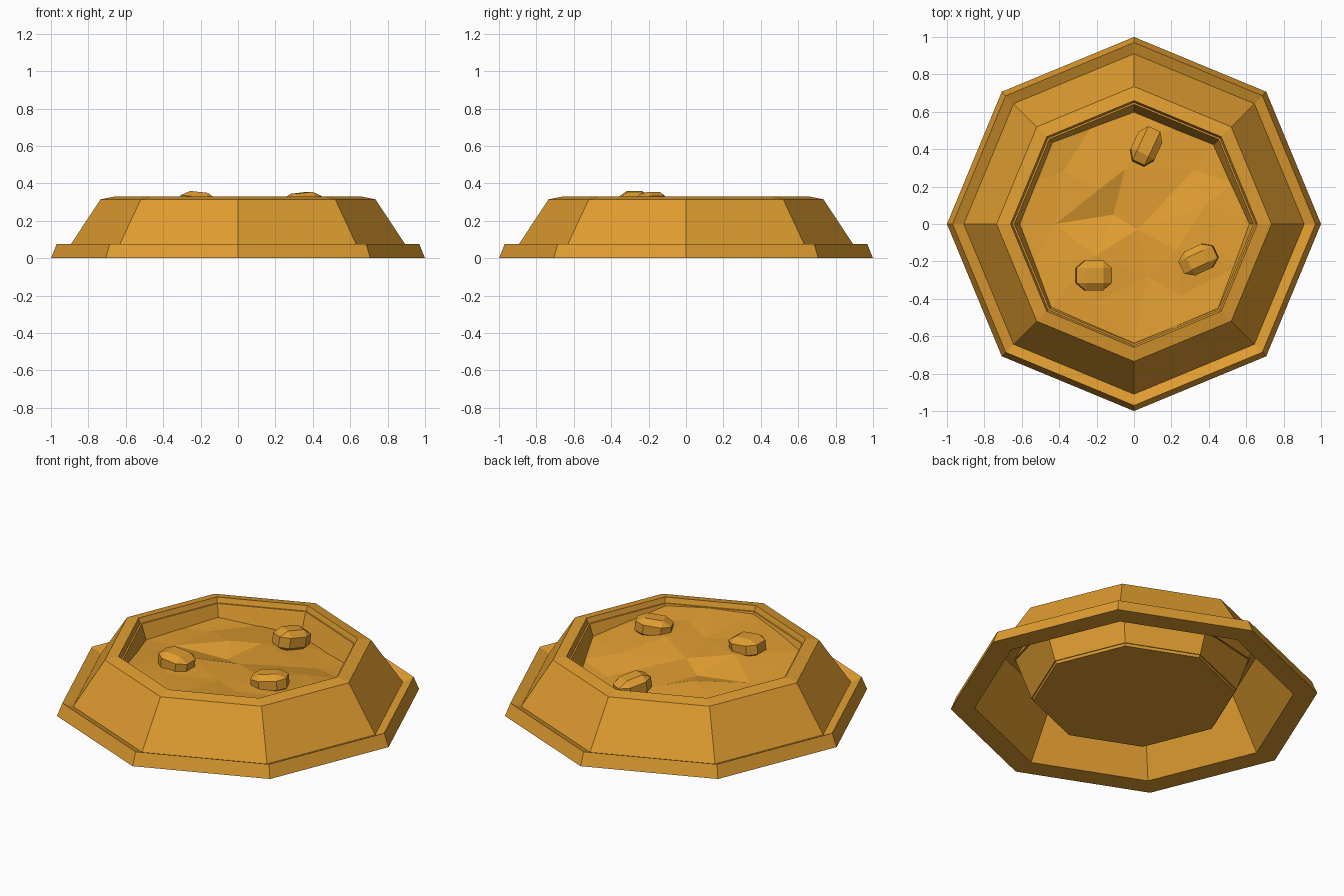
import bpy, bmesh, math
from mathutils import Vector, Matrix
from mathutils.geometry import delaunay_2d_cdt

cube = bpy.data.objects.get("Cube")
if cube:
    bpy.data.objects.remove(cube, do_unlink=True)

ochre = bpy.data.materials.new("ochre_clay")
ochre.use_nodes = True
color = (0.74, 0.335, 0.03, 1)
ochre.diffuse_color = color
ochre.node_tree.nodes["Principled BSDF"].inputs["Base Color"].default_value = color


def add_object(name, bm):
    mesh = bpy.data.meshes.new(name)
    bm.to_mesh(mesh)
    bm.free()
    mesh.materials.append(ochre)
    obj = bpy.data.objects.new(name, mesh)
    bpy.context.collection.objects.link(obj)
    return obj


# Octagonal bowl: one profile from the underside floor, around the rim, to the inner floor
SIDES = 8
profile = [(0.55, 0.03), (0.64, 0.30), (0.70, 0.30), (0.87, 0), (1, 0),
           (0.97, 0.075), (0.91, 0.05), (0.735, 0.315), (0.66, 0.33), (0.56, 0.045)]
bm = bmesh.new()
rings = []
for r, z in profile:
    rings.append([bm.verts.new((r * math.cos(math.tau * i / SIDES),
                                r * math.sin(math.tau * i / SIDES), z))
                  for i in range(SIDES)])
for a, b in zip(rings, rings[1:]):
    for i in range(SIDES):
        j = (i + 1) % SIDES
        bm.faces.new((a[i], a[j], b[j], b[i]))
bm.faces.new(rings[0])
bm.faces.new(rings[-1])
bmesh.ops.recalc_face_normals(bm, faces=bm.faces)
add_object("octagonal_bowl", bm)

# Rough fill: border heights follow the inner wall, a few inner points make the facets
border = [0.23, 0.20, 0.18, 0.17, 0.17, 0.20, 0.23, 0.22,
          0.21, 0.23, 0.26, 0.28, 0.29, 0.30, 0.29, 0.26]
points = []
for k, z in enumerate(border):
    a = math.tau * k / len(border)
    r = 0.57 + 0.10 * (z - 0.045) / 0.285
    if k % 2:
        r *= math.cos(math.pi / SIDES)
    points.append(Vector((r * math.cos(a), r * math.sin(a), z)))
points += [Vector(p) for p in (
    (-0.05, 0.29, 0.23), (-0.18, 0.19, 0.25), (-0.11, 0.05, 0.21), (0.02, -0.03, 0.25),
    (-0.21, -0.17, 0.28), (0.07, -0.28, 0.26), (0.23, -0.14, 0.28), (0.32, 0.29, 0.18),
    (0.38, 0.10, 0.23), (0.25, -0.38, 0.28), (-0.38, 0.28, 0.22), (-0.42, 0.0, 0.23),
    (-0.21, -0.42, 0.28), (0.05, 0.42, 0.20))]
flat = [p.to_2d() for p in points]
faces = delaunay_2d_cdt(flat, [], [list(range(len(border)))], 1, 1e-5)
bm = bmesh.new()
verts = [bm.verts.new((p.x, p.y, points[src[0]].z)) for p, src in zip(faces[0], faces[3])]
for f in faces[2]:
    bm.faces.new([verts[i] for i in f])
bmesh.ops.recalc_face_normals(bm, faces=bm.faces)
for f in bm.faces:
    f.normal_update()
    if f.normal.z < 0:
        f.normal_flip()
add_object("rough_fill", bm)


# Pebbles: chamfered blocks resting in the fill
def pebble(name, center, size, turn, tilt):
    bm = bmesh.new()
    bmesh.ops.create_cube(bm, size=1)
    bmesh.ops.bevel(bm, geom=bm.edges[:], offset=0.25, segments=1,
                    affect='EDGES', profile=0.5)
    matrix = (Matrix.Translation(center) @ Matrix.Rotation(math.radians(turn), 4, 'Z')
              @ Matrix.Rotation(math.radians(tilt), 4, 'Y') @ Matrix.Diagonal((*size, 1)))
    bm.transform(matrix)
    add_object(name, bm)


pebble("front_pebble", (-0.215, -0.275, 0.30), (0.19, 0.16, 0.11), 0, 6)
pebble("right_pebble", (0.345, -0.19, 0.295), (0.20, 0.14, 0.11), 25, -6)
pebble("back_pebble", (0.065, 0.415, 0.245), (0.20, 0.14, 0.12), 65, 8)
